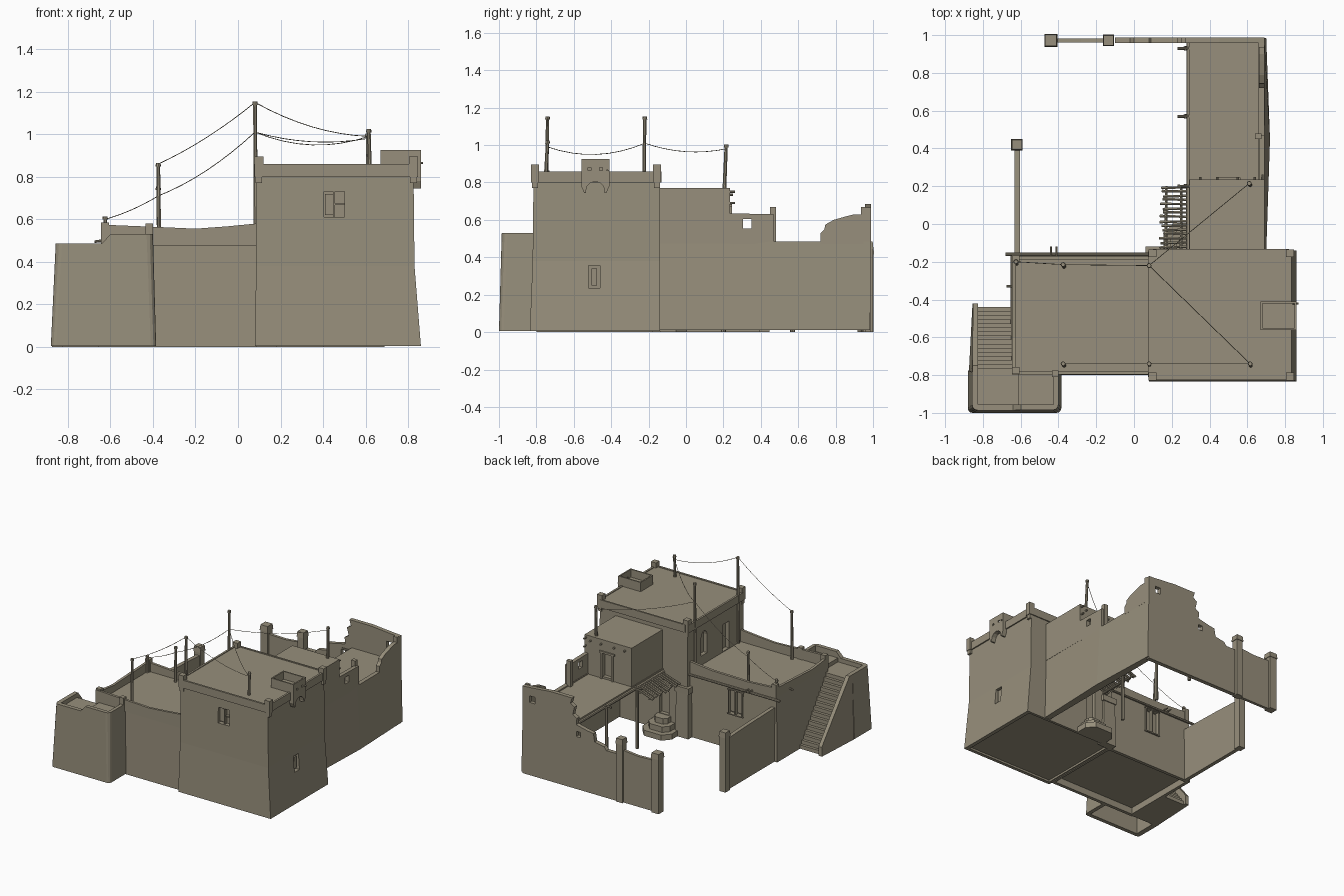
import bpy, bmesh, math, random
from mathutils import Vector

if "Cube" in bpy.data.objects:
    bpy.data.objects.remove(bpy.data.objects["Cube"])
random.seed(4)

mud = bpy.data.materials.new("mud_plaster")
mud.diffuse_color = (0.31, 0.275, 0.20, 1)
mud.use_nodes = True
mud.node_tree.nodes["Principled BSDF"].inputs["Base Color"].default_value = mud.diffuse_color


def finish(name, bm):
    bmesh.ops.recalc_face_normals(bm, faces=bm.faces)
    me = bpy.data.meshes.new(name)
    bm.to_mesh(me)
    bm.free()
    me.materials.append(mud)
    ob = bpy.data.objects.new(name, me)
    bpy.context.collection.objects.link(ob)
    return ob


def loft(name, rings):
    """Closed solid through rings of 3D points."""
    bm = bmesh.new()
    vs = [[bm.verts.new(p) for p in r] for r in rings]
    n = len(vs[0])
    for a, b in zip(vs, vs[1:]):
        for i in range(n):
            j = (i + 1) % n
            bm.faces.new((a[i], a[j], b[j], b[i]))
    bm.faces.new(vs[0][::-1])
    bm.faces.new(vs[-1])
    return finish(name, bm)


def rect(x0, x1, y0, y1, z):
    return [(x0, y0, z), (x1, y0, z), (x1, y1, z), (x0, y1, z)]


def box(name, x0, x1, y0, y1, z0, z1):
    return loft(name, [rect(x0, x1, y0, y1, z0), rect(x0, x1, y0, y1, z1)])


def prism(name, pts, axis, a, b):
    """Extrude a (horizontal, z) profile along x or y."""
    put = (lambda p, t: (t, p[0], p[1])) if axis == 'x' else (lambda p, t: (p[0], t, p[1]))
    return loft(name, [[put(p, t) for p in pts] for t in (a, b)])


def cut(ob, cutter):
    cutter.hide_render = True
    m = ob.modifiers.new("cut", 'BOOLEAN')
    m.operation, m.solver, m.object = 'DIFFERENCE', 'EXACT', cutter
    bpy.context.view_layer.objects.active = ob
    bpy.ops.object.modifier_apply(modifier=m.name)
    bpy.data.objects.remove(cutter)


def cutbox(ob, *b):
    cut(ob, box("cutter", *b))


def rod(name, p, q, r, sides=8):
    p, q = Vector(p), Vector(q)
    bm = bmesh.new()
    bmesh.ops.create_cone(bm, cap_ends=True, segments=sides, radius1=r, radius2=r * 0.85, depth=(q - p).length)
    rot = (q - p).to_track_quat('Z', 'Y').to_matrix().to_4x4()
    rot.translation = (p + q) / 2
    bm.transform(rot)
    return finish(name, bm)


def post(name, x, y, h, w):
    """Square pier with a slightly wider cap."""
    box(name, x - w, x + w, y - w, y + w, 0, h - 0.04)
    c = w + 0.004
    loft(name + "_cap", [rect(x - c, x + c, y - c, y + c, h - 0.04), rect(x - w, x + w, y - w, y + w, h)])


def wire(name, a, b, sag):
    a, b = Vector(a), Vector(b)
    cu = bpy.data.curves.new(name, 'CURVE')
    cu.dimensions, cu.bevel_depth, cu.bevel_resolution = '3D', 0.0018, 0
    sp = cu.splines.new('POLY')
    sp.points.add(8)
    for i in range(9):
        t = i / 8
        p = a.lerp(b, t) - Vector((0, 0, sag * 4 * t * (1 - t)))
        sp.points[i].co = (*p, 1)
    cu.materials.append(mud)
    bpy.context.collection.objects.link(bpy.data.objects.new(name, cu))


# Tower with flared base and recessed openings
tower = loft("tower", [rect(.08, .86, -.835, -.14, .005), rect(.085, .83, -.82, -.14, .38),
                       rect(.085, .825, -.815, -.14, .855)])
cutbox(tower, .10, .83, -.81, -.16, -.1, .02)    # recessed underside
cutbox(tower, .405, .5, -.9, -.785, .61, .73)    # front window
cutbox(tower, 0, .115, -.64, -.56, .495, .70)    # roof door
arch = [(-.375, .56), (-.305, .56)] + [(-.34 + .035 * math.cos(t * math.pi / 6), .70 + .04 * math.sin(t * math.pi / 6)) for t in range(7)]
cut(tower, prism("cutter", arch, 'x', 0, .115))
cutbox(tower, .81, .9, -.52, -.46, .235, .355)   # side window
cutbox(tower, .24, .32, -.17, -.1, .13, .39)     # lower door
box("front_window_mullion", .447, .457, -.81, -.785, .61, .73)
box("front_window_shutter", .41, .447, -.80, -.785, .62, .72)
box("front_window_rail", .457, .5, -.805, -.785, .667, .675)
box("side_window_panel", .80, .825, -.505, -.475, .25, .34)
box("side_window_sill", .815, .842, -.525, -.455, .225, .235)

# Tower parapet rim and corner posts
for y0, y1 in ((-.825, -.81), (-.145, -.132)):
    box("tower_rim", .10, .82, y0, y1, .80, .86)
for x0, x1 in ((.075, .09), (.82, .835)):
    box("tower_rim", x0, x1, -.81, -.145, .80, .86)
for x in (.098, .825):
    for y in (-.807, -.155):
        box("tower_corner_post", x - .021, x + .021, y - .021, y + .021, .80, .895)
        box("tower_corner_foot", x - .016, x + .016, y - .016, y + .016, .77, .80)

# Overhanging lookout box with arched bracket
look = box("lookout_box", .67, .86, -.56, -.41, .81, .925)
cutbox(look, .68, .85, -.55, -.42, .865, 1)
for y in (-.515, -.455):
    cutbox(look, .83, .9, y - .008, y + .008, .865, .88)
R = [(.05 * math.cos(t * math.pi / 6), .05 * math.sin(t * math.pi / 6)) for t in range(7)]
prism("lookout_bracket", [(-.56, .81), (-.56, .78), (-.545, .745), (-.535, .745)] +
      [(-.485 + a, .755 + b) for a, b in R[::-1]] + [(-.435, .745), (-.425, .745), (-.41, .78), (-.41, .81)],
      'x', .815, .86)
rod("lookout_spout", (.84, -.42, .865), (.87, -.42, .865), .006)

# Lower house with roof parapets
house = loft("house", [rect(-.655, .09, -.80, -.165, 0), rect(-.645, .09, -.79, -.17, .49)])
cutbox(house, -.63, .07, -.775, -.19, -.1, .05)  # recessed underside
cutbox(house, -.36, -.245, -.19, -.1, .27, .45)
for x in (-.36, -.3025):
    box("house_window_shutter", x + .006, x + .052, -.2, -.18, .28, .44)
for x in (-.365, -.3065, -.25):
    box("house_window_frame", x, x + .008, -.19, -.158, .265, .455)
for z in (.262, .45):
    box("house_window_rail", -.37, -.237, -.19, -.157, z, z + .008)
prism("house_front_parapet", [(-.645, .475), (.085, .475), (.085, .58), (-.05, .567), (-.2, .556), (-.4, .565), (-.645, .575)],
      'y', -.798, -.78)
prism("house_back_parapet", [(-.645, .47), (.085, .47), (.085, .57), (-.1, .55), (-.4, .545), (-.645, .56)],
      'y', -.19, -.17)
prism("house_side_parapet", [(-.79, .47), (-.18, .47), (-.18, .56), (-.4, .55), (-.60, .54), (-.79, .56)], 'x', -.645, -.625)
rod("house_back_beam", (-.68, -.16, .475), (.10, -.16, .475), .01)
for x in (-.44, -.41):
    rod("beam_end", (x, -.18, .49), (x, -.12, .49), .006)
for y in (-.775, -.185):
    box("house_corner_post", -.645, -.607, y - .018, y + .018, .47, .585)
box("landing_post", -.435, -.40, -.81, -.775, .46, .58)
rod("house_spout", (-.63, -.33, .5), (-.675, -.33, .495), .007)


# Stair block with rounded corners, pocketed landing and open underside
def rounded(x0, x1, y0, y1, r, z):
    pts = []
    for cx, cy, a in ((x0 + r, y0 + r, 180), (x1 - r, y0 + r, 270)):
        for k in range(4):
            t = math.radians(a + 30 * k)
            pts.append((cx + r * math.cos(t), cy + r * math.sin(t), z))
    return pts + [(x1, y1, z), (x0, y1, z)]


block = loft("stair_landing", [rounded(-.88, -.385, -1.0, -.775, .025, .005), rounded(-.855, -.40, -.985, -.785, .03, .53)])
cut(block, prism("cutter", [(-1, .487), (-.64, .487), (-.59, .54), (-.59, .7), (-1, .7)], 'y', -1.1, -.7))
cutbox(block, -.825, -.615, -.955, -.7, .455, .7)
cutbox(block, -.616, -.425, -.955, -.7, .485, .7)
cutbox(block, -.84, -.415, -.97, -.80, -.1, .42)

# Stair flight and outer sloped wall
n, y0, run = 16, -.44, .345
steps = [(y0, 0)]
for i in range(n):
    steps += [(y0 - run * i / n, .455 * (i + 1) / n), (y0 - run * (i + 1) / n, .455 * (i + 1) / n)]
prism("stair_flight", steps + [(steps[-1][0], 0)], 'x', -.83, -.645)
prof = [(-.42, 0), (-.42, .07), (-.75, .487), (-.80, .487), (-.80, 0)]
loft("stair_outer_wall", [[(-.825, y, z) for y, z in prof],
                          [(-.875 + .04 * z + (.02 if y > -.5 else 0), y, z) for y, z in prof]])

# Courtyard gate wall and post
prism("gate_wall", [(-.17, 0), (.41, 0), (.41, .39), (.2, .40), (-.17, .41)], 'x', -.632, -.603)
post("gate_post", -.62, .42, .455, .026)

# Broken back wall and its piers
back = prism("back_wall", [(.69, 0), (.69, .665), (.62, .67), (.45, .685), (.27, .685), (.285, .64), (.25, .62), (.265, .56),
                           (.23, .54), (.235, .49), (.15, .47), (.09, .46), (.08, .40), (0, .385), (-.02, .36), (-.10, .36), (-.10, 0)],
             'y', .957, .988)
cutbox(back, .585, .63, .9, 1.1, .555, .605)
cutbox(back, .20, .235, .9, 1.1, .40, .44)
prism("back_wall_low", [(-.44, 0), (-.13, 0), (-.13, .40), (-.28, .385), (-.44, .39)], 'y', .96, .982)
post("back_pier", -.135, .972, .485, .026)
post("back_end_pier", -.44, .972, .455, .03)
box("corner_pier", .66, .69, .935, .957, .45, .67)

# Right wing wall, terrace slab and broken parapets
loft("wing_wall", [[(.655, -.15, .01), (.70, -.15, .01), (.72, .45, .01), (.70, .985, .01), (.655, .985, .01)],
                   [(.66, -.15, .485), (.69, -.15, .485), (.692, .45, .485), (.69, .985, .485), (.66, .985, .485)]])
box("terrace_slab", .29, .67, -.15, .965, .44, .475)
rod("terrace_edge_beam", (.29, -.14, .45), (.29, .985, .45), .014)
par = prism("parapet_near", [(.235, .47), (.47, .47), (.47, .63), (.235, .635)], 'x', .662, .692)
cutbox(par, .6, .8, .305, .35, .555, .605)
box("parapet_post", .64, .675, .45, .48, .47, .67)
prism("parapet_broken", [(.72, .47), (.95, .47), (.95, .63), (.90, .63), (.86, .62), (.79, .60), (.745, .575), (.74, .55), (.72, .53)],
      'x', .662, .692)

# Upper room with recessed door and roof beam ends
room = box("upper_room", .295, .692, -.15, .235, .475, .77)
cutbox(room, .46, .54, .205, .3, .49, .67)
for x0, x1, z0, z1 in ((.447, .46, .475, .67), (.54, .553, .475, .67), (.437, .563, .67, .685)):
    box("room_door_frame", x0, x1, .23, .245, z0, z1)
for x in (.35, .44, .55, .64):
    rod("roof_beam_end", (x, .2, .735), (x, .25, .735), .008)
for z in (.69, .75):
    rod("wall_peg", (.68, .225, z), (.68, .262, z), .007)

# Porch posts, stick awning and door steps
for y in (.2, .57, .93):
    rod("porch_post", (.272, y, 0), (.272, y, .45), .013)
    rod("porch_peg", (.23, y, .462), (.31, y, .465), .008)
for i in range(15):
    y = -.12 + i * .0225
    x = .14 + random.uniform(-.008, .02)
    rod("awning_stick", (x, y + random.uniform(-.006, .006), .40), (.295, y, .455), .008, 6)
for x, z in ((.17, .40), (.25, .428)):
    rod("awning_rail", (x, -.135, z), (x, .20, z), .008)
for i in range(3):
    d, z = .145 - .04 * i, .042 * i
    loft("door_step", [[(.28 - d * .85, -.14, h), (.28 + d * .85, -.14, h), (.28 + d * .85, -.14 + d * .6, h),
                        (.28 + d * .5, -.14 + d, h), (.28 - d * .5, -.14 + d, h), (.28 - d * .85, -.14 + d * .6, h)]
                       for h in (z, z + .042)])
loft("tower_corner_buttress", [rect(.065, .18, -.18, -.12, 0), rect(.07, .17, -.18, -.125, .34)])
box("buttress_cap", .062, .18, -.185, -.118, .34, .385)

# Poles and sagging wires
for x, y, z0, z1 in ((.08, -.74, .48, 1.15), (.08, -.22, .48, 1.15), (.615, -.74, .83, 1.02), (.61, .215, .76, 1.0),
                     (-.375, -.74, .48, .86), (-.375, -.215, .48, .75), (-.625, -.2, .48, .61)):
    rod("wire_pole", (x + .004, y - .01, z0), (x, y, z1), .011)
    rod("pole_cap", (x, y, z1 - .012), (x, y, z1 + .004), .013)
for a, b, s in (((.08, -.74, 1.15), (-.375, -.74, .86), .02), ((.08, -.74, 1.15), (.615, -.74, .99), .035),
                ((.08, -.22, 1.01), (-.375, -.215, .71), .03), ((-.375, -.215, .71), (-.625, -.2, .60), .01),
                ((.08, -.22, 1.01), (.615, -.74, .99), .05), ((.08, -.22, 1.01), (.61, .215, .98), .03)):
    wire("wire", a, b, s)
